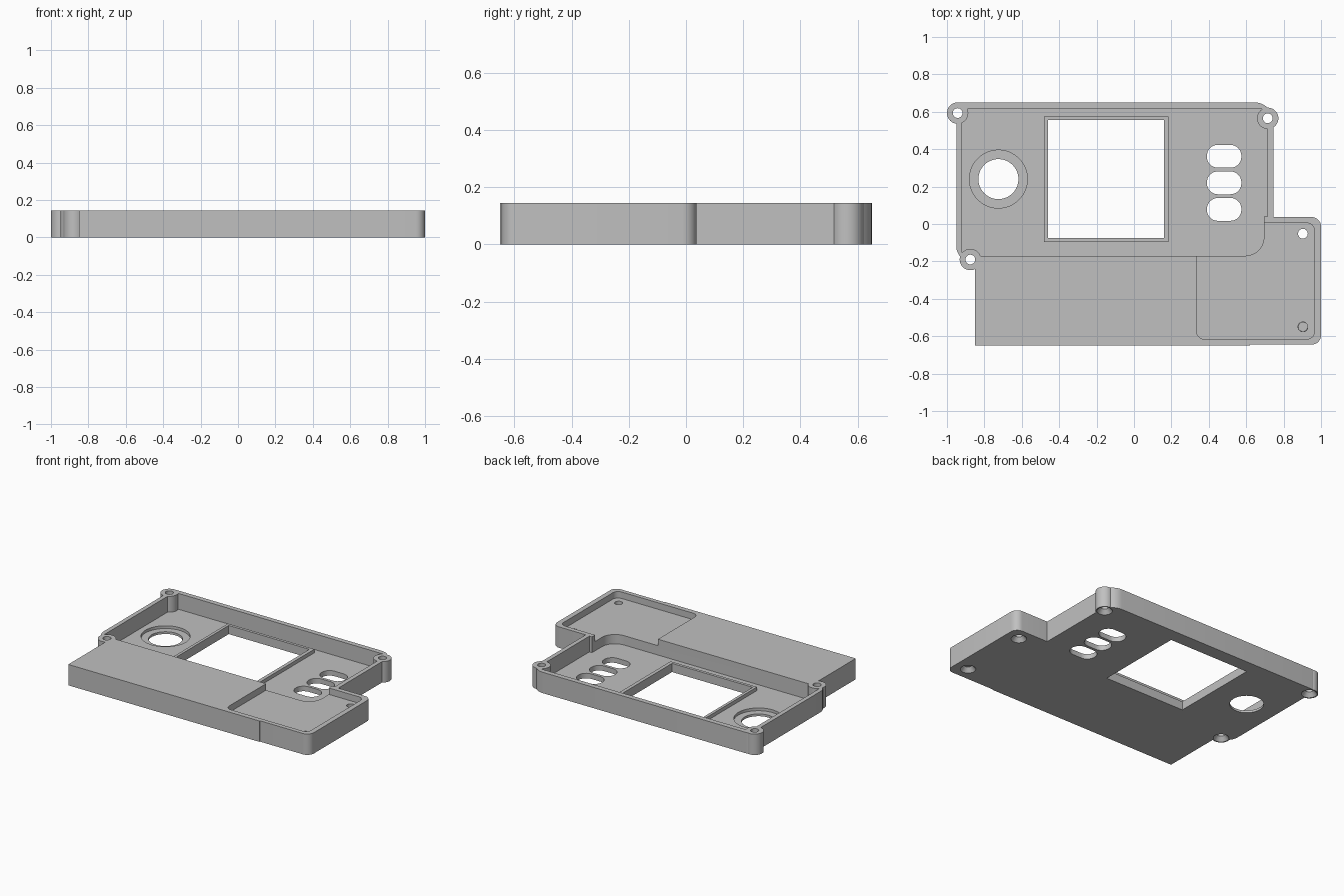
import bpy, bmesh, math
from mathutils import Vector

cube = bpy.data.objects.get("Cube")
if cube:
    bpy.data.objects.remove(cube, do_unlink=True)

HEIGHT, FLOOR, SHELF = 0.145, 0.035, 0.1

grey = bpy.data.materials.new("plain grey")
grey.use_nodes = True
colour = (0.53, 0.53, 0.53, 1)
grey.diffuse_color = colour
grey.node_tree.nodes["Principled BSDF"].inputs["Base Color"].default_value = colour


def rounded(corners, steps=8):
    """Outline from (x, y, radius) corners; each radius becomes an arc."""
    out = []
    for i, (x, y, r) in enumerate(corners):
        p = Vector((x, y))
        if r == 0:
            out.append(p)
            continue
        a = (Vector(corners[i - 1][:2]) - p).normalized()
        b = (Vector(corners[(i + 1) % len(corners)][:2]) - p).normalized()
        half = a.angle(b) / 2
        centre = p + (a + b).normalized() * (r / math.sin(half))
        start = p + a * (r / math.tan(half)) - centre
        end = p + b * (r / math.tan(half)) - centre
        out += [centre + start.slerp(end, k / steps).normalized() * r
                for k in range(steps + 1)]
    return out


def box(x0, x1, y0, y1, r=0.0):
    return rounded([(x0, y0, r), (x1, y0, r), (x1, y1, r), (x0, y1, r)])


def circle(x, y, r, n=40):
    return [Vector((x + r * math.cos(math.tau * k / n),
                    y + r * math.sin(math.tau * k / n))) for k in range(n)]


def prism(name, bottom, z0, z1, top=None):
    """Solid between two matching outlines."""
    bm = bmesh.new()
    low = [bm.verts.new((p.x, p.y, z0)) for p in bottom]
    high = [bm.verts.new((p.x, p.y, z1)) for p in (top or bottom)]
    bm.faces.new(low)
    bm.faces.new(high)
    for i in range(len(low)):
        j = (i + 1) % len(low)
        bm.faces.new((low[i], low[j], high[j], high[i]))
    bmesh.ops.recalc_face_normals(bm, faces=bm.faces)
    mesh = bpy.data.meshes.new(name)
    bm.to_mesh(mesh)
    bm.free()
    mesh.materials.append(grey)
    obj = bpy.data.objects.new(name, mesh)
    bpy.context.collection.objects.link(obj)
    return obj


def combine(target, tool, operation):
    """Bake a boolean into the target and remove the tool."""
    mod = target.modifiers.new("boolean", "BOOLEAN")
    mod.operation, mod.object, mod.solver = operation, tool, "EXACT"
    graph = bpy.context.evaluated_depsgraph_get()
    mesh = bpy.data.meshes.new_from_object(target.evaluated_get(graph))
    target.modifiers.clear()
    target.data = mesh
    bpy.data.objects.remove(tool, do_unlink=True)


# Outer body
case = prism("case_shell", rounded([
    (-0.85, -0.65, 0), (0.62, -0.65, 0), (0.62, -0.645, 0), (1, -0.645, 0.05),
    (1, 0.037, 0.05), (0.745, 0.037, 0), (0.745, 0.65, 0.1), (-0.95, 0.65, 0.03),
    (-0.95, -0.2, 0.08), (-0.85, -0.2, 0)]), 0, HEIGHT)


def cut(outline, z0, z1, top=None):
    combine(case, prism("cutter", outline, z0, z1, top), "DIFFERENCE")


def add(outline, z0, z1):
    combine(case, prism("addition", outline, z0, z1), "UNION")


# Deep main pocket and shallow side pocket
cut(rounded([(-0.92, -0.17, 0), (0.695, -0.17, 0.1), (0.695, 0.04, 0),
             (0.715, 0.04, 0), (0.715, 0.615, 0.03), (-0.92, 0.615, 0)]), FLOOR, 0.3)
cut(box(0.335, 0.965, -0.615, 0.005, 0.04), SHELF, 0.3)

# Corner screw bosses
bosses = [(-0.943, 0.593), (0.715, 0.565), (-0.875, -0.19)]
for x, y in bosses:
    add(circle(x, y, 0.057), 0, HEIGHT)

# Raised window frame with its opening
add(box(-0.48, 0.185, -0.095, 0.575), 0.01, 0.06)
cut(box(-0.46, 0.16, -0.075, 0.555), -0.1, 0.3)

# Round opening with a shallow counterbore
cut(circle(-0.725, 0.24, 0.155, 64), 0.016, 0.1)
cut(circle(-0.725, 0.24, 0.107, 64), -0.1, 0.1)

# Three button slots
for y in (0.078, 0.22, 0.362):
    cut(box(0.39, 0.574, y - 0.061, y + 0.061, 0.058), -0.1, 0.1)

# Screw holes, countersunk from below
for x, y in bosses + [(0.903, -0.052), (0.903, -0.55)]:
    cut(circle(x, y, 0.026, 32), -0.1, 0.3)
    cut(circle(x, y, 0.05, 32), -0.001, 0.03, circle(x, y, 0.025, 32))

bpy.ops.object.select_all(action="DESELECT")
case.select_set(True)
bpy.context.view_layer.objects.active = case
bpy.ops.object.shade_smooth_by_angle(angle=math.radians(30))
